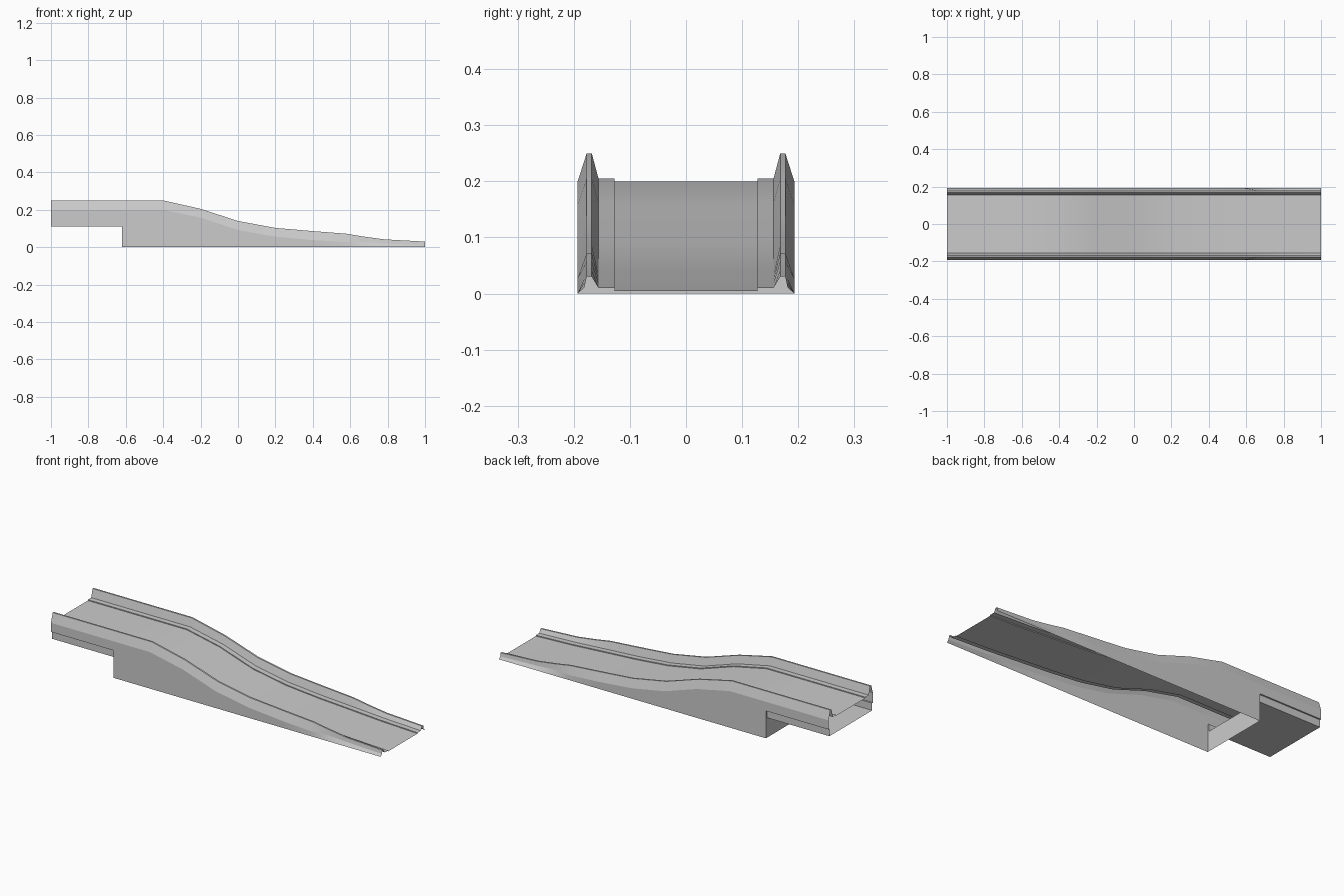
import bpy, bmesh

if "Cube" in bpy.data.objects:
    bpy.data.objects.remove(bpy.data.objects["Cube"])

# Stations along the ramp: x, rail top z, deck z
STATIONS = [(-1, .25, .2), (-.62, .25, .2), (-.4, .25, .2), (-.2, .205, .158),
            (0, .14, .092), (.2, .103, .056), (.4, .086, .038), (.58, .072, .027),
            (.67, .057, .021), (.78, .042, .014), (1, .03, .005)]


def loft(name, sections):
    """Skin equal-length sections into one half sheet, mirrored across y."""
    bm = bmesh.new()
    rows = [[bm.verts.new(p) for p in s] for s in sections]
    for a, b in zip(rows, rows[1:]):
        for i in range(len(a) - 1):
            bm.faces.new((a[i], b[i], b[i + 1], a[i + 1]))
    bmesh.ops.remove_doubles(bm, verts=bm.verts, dist=1e-5)
    me = bpy.data.meshes.new(name)
    bm.to_mesh(me)
    bm.free()
    ob = bpy.data.objects.new(name, me)
    bpy.context.collection.objects.link(ob)
    mod = ob.modifiers.new("mirror", 'MIRROR')
    mod.use_axis = (False, True, False)
    bpy.ops.object.select_all(action='DESELECT')
    ob.select_set(True)
    bpy.context.view_layer.objects.active = ob
    bpy.ops.object.shade_smooth_by_angle(angle=0.5)
    return ob


def shoulder(x, d):
    """Outer break line under the rail, pinched in at the low end."""
    if x > .6:
        return (x, .181, d + .006)
    return (x, .193, d)


# Deck with raised edge strips and hollow side rails
loft("deck_and_rails", [
    [shoulder(x, d), (x, .177, t), (x, .168, t), (x, .156, d + .005),
     (x, .127, d + .005), (x, .127, d), (x, 0, d)] for x, t, d in STATIONS])

# Side skirts reaching the ground along the ramp
loft("side_skirt", [[(x, .193, 0), shoulder(x, d)] for x, t, d in STATIONS[1:]])

# Short side skirts and lip over the raised connector
loft("upper_skirt", [[(x, .185, .15), (x, .193, .15), (x, .193, .2)] for x in (-1, -.62)])

# Open-ended connector trough under the high end
loft("connector_trough", [[(x, 0, .11), (x, .185, .11), (x, .185, .15)] for x in (-1, -.62)])

# Cross wall where the ramp body begins
loft("cross_wall", [[(-.62, y, 0), (-.62, y, .11)] for y in (0, .185)])
loft("cross_wall_edge", [[(-.62, y, 0), (-.62, y, .15)] for y in (.185, .193)])
